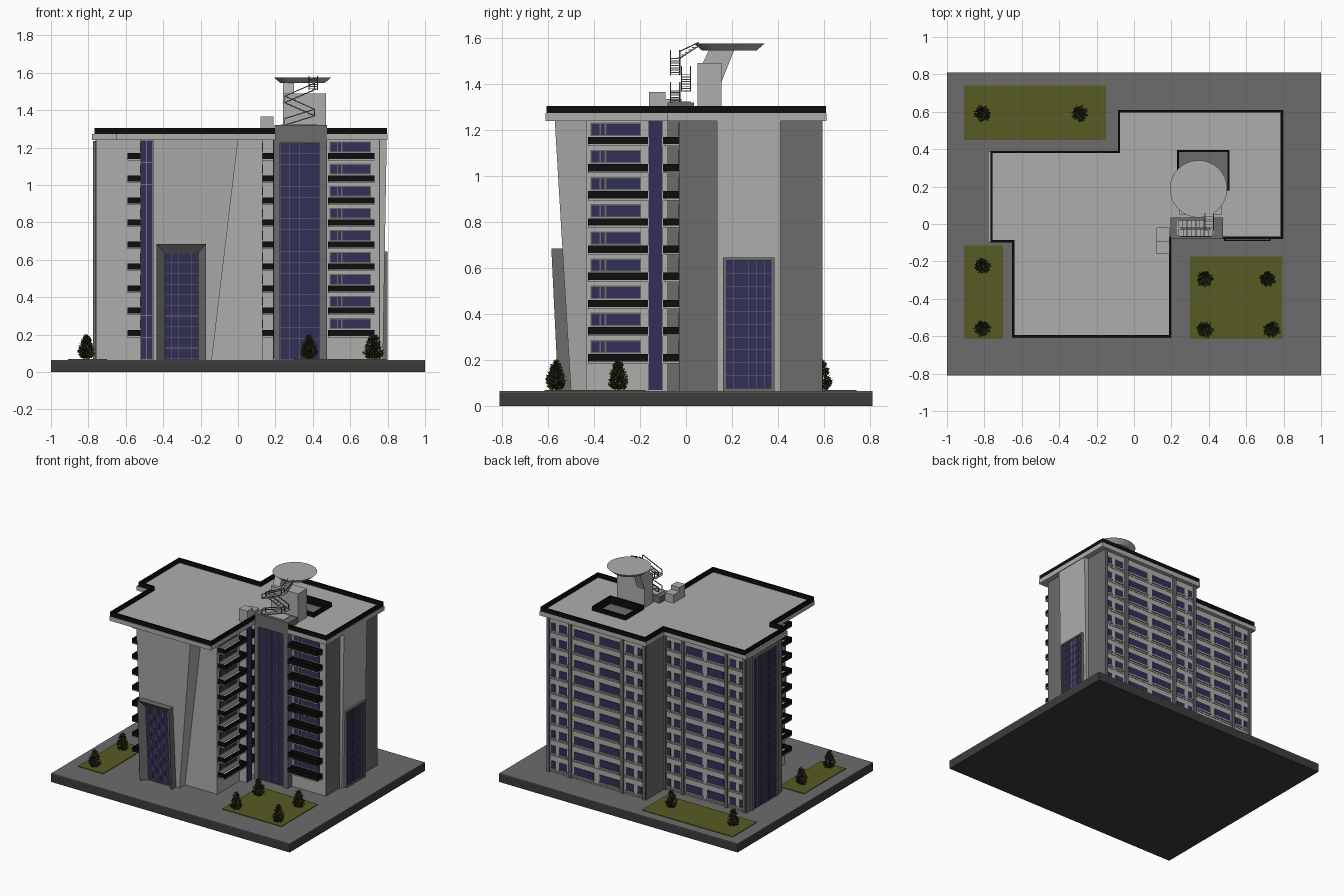
import bpy, bmesh, math, random
from mathutils import Vector

if "Cube" in bpy.data.objects:
    bpy.data.objects.remove(bpy.data.objects["Cube"])
random.seed(4)

def mat(name, r, g, b):
    m = bpy.data.materials.new(name)
    m.diffuse_color = (r, g, b, 1)
    m.use_nodes = True
    m.node_tree.nodes["Principled BSDF"].inputs["Base Color"].default_value = m.diffuse_color
    return m

LIGHT = mat("light_concrete", .43, .42, .41)
GREY = mat("dark_grey", .15, .15, .15)
BASE = mat("plinth_charcoal", .045, .045, .045)
BLACK = mat("black_rail", .004, .004, .004)
BLUE = mat("blue_glass", .032, .03, .095)
GREEN = mat("lawn_green", .095, .105, .017)
LEAF = mat("tree_leaf", .035, .042, .012)
BARK = mat("tree_bark", .05, .03, .015)
G, TOP, PITCH = .065, 1.24, .118      # ground level, wall top, storey height

def finish(name, bm, m):
    bmesh.ops.recalc_face_normals(bm, faces=bm.faces[:])
    me = bpy.data.meshes.new(name)
    bm.to_mesh(me)
    bm.free()
    me.materials.append(m)
    bpy.context.collection.objects.link(bpy.data.objects.new(name, me))

def hexa(bm, lo, hi):
    """Solid between a bottom loop and a top loop."""
    a, b = [bm.verts.new(p) for p in lo], [bm.verts.new(p) for p in hi]
    bm.faces.new(a)
    bm.faces.new(b)
    for i in range(len(a)):
        j = (i + 1) % len(a)
        bm.faces.new((a[i], a[j], b[j], b[i]))

def solid(name, m, lo, hi):
    bm = bmesh.new()
    hexa(bm, lo, hi)
    finish(name, bm, m)

def rect(x0, x1, y0, y1):
    return [(x0, y0), (x1, y0), (x1, y1), (x0, y1)]

def boxes(name, m, items):
    """One object from many (x0, x1, y0, y1, z0, z1) boxes."""
    bm = bmesh.new()
    for *r, z0, z1 in items:
        hexa(bm, [(x, y, z0) for x, y in rect(*r)], [(x, y, z1) for x, y in rect(*r)])
    finish(name, bm, m)

def rim(pts, z0, z1, t):
    """Boxes of half thickness t along an axis-aligned outline."""
    return [(min(a[0], b[0]) - t, max(a[0], b[0]) + t, min(a[1], b[1]) - t, max(a[1], b[1]) + t, z0, z1)
            for a, b in zip(pts, pts[1:] + pts[:1])]

def mullions(axis, p, a0, a1, z0, z1, na, nz, t=.001, e=.003):
    """Thin glazing bars on a pane that faces along the given axis."""
    us = [a0 + (a1 - a0) * i / na for i in range(na + 1)]
    zs = [z0 + (z1 - z0) * i / nz for i in range(nz + 1)]
    out = [(a - t, a + t, z0, z1) for a in us] + [(a0, a1, z - t, z + t) for z in zs]
    return [((p - e, p + e, *o) if axis == 'x' else (*o[:2], p - e, p + e, *o[2:])) for o in out]

# plinth, paving and lawns
boxes("plinth", BASE, [(-1, 1, -.81, .81, 0, .06)])
boxes("paving", GREY, [(-1, 1, -.81, .81, .06, G)])
boxes("lawns", GREEN, [(-.91, -.15, .45, .74, G, .07), (-.91, -.70, -.615, -.115, G, .07),
                       (.3, .795, -.615, -.175, G, .07)])
# main volumes and dark end walls
boxes("building_body", LIGHT, [(-.52, .13, -.435, .1, G, TOP), (-.755, .1, -.06, .36, G, TOP),
                               (-.07, .755, -.03, .58, G, TOP)])
boxes("end_walls", GREY, [(.753, .76, -.03, .583, G, TOP), (-.762, -.753, -.06, .363, G, TOP),
                          (-.077, -.068, .36, .583, G, TOP)])
# leaning front slab with a slanted right edge, glass strip beside it
solid("front_slab", LIGHT,
      [(-.455, -.50, G), (-.14, -.50, G), (-.14, -.43, G), (-.455, -.43, G)],
      [(-.455, -.57, TOP), (0, -.57, TOP), (0, -.43, TOP), (-.455, -.43, TOP)])
boxes("front_strip_glass", BLUE, [(-.518, -.458, -.441, -.43, G, TOP)])
boxes("front_strip_bars", LIGHT, mullions('y', -.441, -.518, -.458, G, TOP, 2, 10))

# entrance portal: splayed frame lofted through three U-shaped loops
bm = bmesh.new()
loops = [[bm.verts.new(p) for p in ((-.3025 - w, yb, G), (-.3025 - w, yt, z), (-.3025 + w, yt, z), (-.3025 + w, yb, G))]
         for w, z, yb, yt in ((.1325, .685, -.49, -.53), (.1325, .685, -.555, -.585), (.088, .635, -.512, -.546))]
for a, b in zip(loops, loops[1:]):
    for i in range(3):
        bm.faces.new((a[i], a[i + 1], b[i + 1], b[i]))
finish("entrance_frame", bm, GREY)
solid("entrance_glass", BLUE, [(x, y, G) for x, y in rect(-.392, -.213, -.512, -.49)],
      [(x, y, .636) for x, y in rect(-.392, -.213, -.546, -.52)])
bm = bmesh.new()
for x0, x1, z0, z1 in [(-.391 + .0355 * i, -.389 + .0355 * i, G, .635) for i in range(6)] + \
                      [(-.39, -.215, .07 + .057 * i, .073 + .057 * i) for i in range(10)]:
    lo, hi = [[(x, -.512 - .034 * (z - G) / .57 + y, z) for x, y in rect(x0, x1, -.003, 0)] for z in (z0, z1)]
    hexa(bm, lo, hi)
finish("entrance_bars", bm, GREY)

# east end: leaning light panel with tall window
solid("east_panel", LIGHT, [(x, y, G) for x, y in rect(.75, .775, .135, .41)],
      [(x, y, TOP) for x, y in rect(.75, .795, .135, .41)])
boxes("east_window_frame", GREY, [(.76, .8, .16, .172, G, .645), (.76, .8, .373, .385, G, .645),
                                  (.76, .8, .16, .385, .633, .645), (.76, .8, .16, .385, G, .078)])
boxes("east_window_glass", BLUE, [(.76, .793, .17, .375, .07, .64)])
boxes("east_window_bars", GREY, mullions('x', .793, .172, .373, .078, .633, 6, 10))
# west end: full height glazing
boxes("west_window_frame", GREY, [(-.775, -.755, -.005, .02, G, 1.235), (-.775, -.755, .285, .31, G, 1.235),
                                  (-.775, -.755, -.005, .31, 1.205, 1.235)])
boxes("west_window_glass", BLUE, [(-.768, -.755, .01, .3, G, 1.22)])
boxes("west_window_bars", GREY, mullions('x', -.768, .02, .285, G, 1.205, 6, 20))
# lift tower
boxes("tower_frame", GREY, [(.195, .225, -.08, .035, G, 1.32), (.435, .475, -.08, .035, G, 1.32),
                            (.225, .435, -.08, .035, 1.225, 1.32), (.2, .47, -.055, .03, G, 1.3)])
boxes("tower_glass", BLUE, [(.225, .435, -.065, -.05, G, 1.225)])
boxes("tower_bars", GREY, mullions('y', -.066, .225, .435, G, 1.225, 4, 20))
boxes("tower_cap", LIGHT, [(.23, .425, -.06, .02, 1.318, 1.323)])
# bay with vertical glass strip on the east side of the front wing
boxes("stair_bay", LIGHT, [(.12, .187, -.165, -.10, G, TOP)])
boxes("stair_bay_glass", BLUE, [(.18, .192, -.16, -.105, G + .005, TOP)])

# balconies with their windows, nine storeys
floors, rails, glass, frames = [], [], [], []
for i in range(9):
    z = .19 + PITCH * i
    for r in ((.12, .19, -.425, -.165), (.12, .19, -.1, -.035), (-.59, -.52, -.425, -.1), (.48, .73, -.092, -.03)):
        floors.append((*r, z - .004, z + .004))
        rails += rim(rect(r[0] + .004, r[1] - .004, r[2] + .004, r[3] - .004), z, z + .036, .004)
    w0, w1 = z + .045, z + .092
    for a, b, d, h, out in ((-.41, -.375, 0, 0, glass), (-.37, -.355, 0, 0, glass), (-.345, -.2, 0, 0, glass),
                            (-.415, -.195, .002, .006, frames)):
        out += [(.12, .134 - d, a, b, w0 - h, w1 + h), (-.524 + d, -.51, a, b, w0 - h, w1 + h),
                (.905 + a, .905 + b, -.034 + d, -.02, w0 - h, w1 + h)]
boxes("balcony_floors", LIGHT, floors)
boxes("balcony_rails", BLACK, rails)
boxes("balcony_windows", BLUE, glass)
boxes("balcony_window_frames", GREY, frames)

# back facades: window columns, pilasters and storey lines
glass, sills, pil, lines = [], [], [], []
for x0, x1, y in ((-.07, .755, .58), (-.755, -.07, .36)):
    fx = lambda t: x0 + (x1 - x0) * t
    pil += [(fx(t) - .011, fx(t) + .011, y - .01, y + .014, G, TOP) for t in (.012, .235, .765, .988)]
    for i in range(10):
        z = .095 + PITCH * i * .985
        for a, b in ((.04, .08), (.12, .2), (.27, .47), (.53, .73), (.8, .88), (.92, .96)):
            glass.append((fx(a), fx(b), y - .01, y + .004, z, z + .055))
            sills.append((fx(a) - .005, fx(b) + .005, y - .01, y + .009, z - .01, z))
        lines.append((x0, x1, y - .01, y + .002, z - .024, z - .02))
boxes("back_windows", BLUE, glass)
boxes("back_sills", LIGHT, sills)
boxes("back_pilasters", GREY, pil)
boxes("back_storey_lines", GREY, lines)

# roof slab (around the light well), parapet and light well
boxes("roof_slab", LIGHT, [(*r, TOP, 1.273) for r in (
    (-.78, -.09, -.1, .39), (-.65, .2, -.61, -.1), (-.09, .2, -.1, .61), (.2, .8, -.08, .185),
    (.2, .8, .39, .61), (.2, .235, .185, .39), (.505, .8, .185, .39))])
outline = [(-.762, .385), (-.762, -.092), (-.645, -.092), (-.645, -.6), (.193, -.6), (.193, -.073),
           (.79, -.073), (.79, .603), (-.08, .603), (-.08, .385)]
boxes("roof_parapet", BLACK, rim(outline, 1.27, 1.305, .006))
boxes("light_well_rim", BLACK, rim(rect(.235, .505, .185, .39), 1.25, 1.305, .006))
boxes("light_well_floor", GREY, [(.235, .505, .185, .39, TOP, 1.245)])
boxes("roof_boxes", LIGHT, [(.12, .19, -.16, -.09, 1.27, 1.365), (.12, .19, -.09, -.02, 1.27, 1.335)])
# landing pad: pillar, bracket and dished disc
boxes("pad_pillar", LIGHT, [(.24, .47, .05, .155, 1.27, 1.49)])
prof = [(.07, 1.485), (.155, 1.41), (.21, 1.548), (.1, 1.548)]
solid("pad_bracket", LIGHT, [(.24, y, z) for y, z in prof], [(.30, y, z) for y, z in prof])
bm = bmesh.new()
bmesh.ops.create_cone(bm, cap_ends=True, segments=48, radius1=.118, radius2=.153, depth=.03)
bmesh.ops.translate(bm, verts=bm.verts[:], vec=(.345, .188, 1.56))
finish("pad_disc", bm, LIGHT)

# zigzag stair to the pad
treads, bm = [], bmesh.new()
def bar(p, q, t=.0035):
    p, q = Vector(p), Vector(q)
    u = (q - p).orthogonal().normalized() * t
    v = (q - p).normalized().cross(u)
    hexa(bm, [p + s for s in (u, v, -u, -v)], [q + s for s in (u, v, -u, -v)])
for xa, xb, y, za, zb in ((.25, .41, -.047, 1.32, 1.37), (.41, .25, 0, 1.37, 1.44), (.25, .41, -.047, 1.44, 1.51)):
    for i in range(8):
        x, z = xa + (xb - xa) * i / 7, za + (zb - za) * i / 7
        treads.append((x - .011, x + .011, y - .02, y + .02, z - .002, z + .002))
    for s in (y - .02, y + .02):
        for h in (0, .035):
            bar((xa, s, za + h), (xb, s, zb + h))
        bar((xa, s, za), (xa, s, za + .035))
        bar((xb, s, zb), (xb, s, zb + .035))
for i in range(6):
    y, z = -.025 + .015 * i, 1.515 + .011 * i
    treads.append((.38, .425, y - .01, y + .01, z - .002, z + .002))
for x in (.38, .425):
    for h in (0, .03):
        bar((x, -.03, 1.51 + h), (x, .055, 1.565 + h * .5))
finish("stair_rails", bm, GREY)
boxes("stair_treads", LIGHT, treads)

# trees: trunk and a tapering cloud of leaf blades
bm, trunk = bmesh.new(), []
rnd = random.uniform
for tx, ty in ((-.81, .59), (-.29, .59), (-.81, -.225), (-.81, -.56),
               (.38, -.295), (.715, -.295), (.38, -.565), (.735, -.565)):
    trunk.append((tx - .005, tx + .005, ty - .005, ty + .005, G, .15))
    for i in range(260):
        h, a = random.random() ** 1.3, rnd(0, math.tau)
        r = .05 * min(1, .55 + 2.2 * h) * (1 - h) ** .6 * rnd(.45, 1)
        c = Vector((tx + r * math.cos(a), ty + r * math.sin(a), .077 + .118 * h))
        d = Vector((math.cos(a), math.sin(a), rnd(.2, 1.2))).normalized() * .013
        s = Vector((rnd(-1, 1), rnd(-1, 1), rnd(-1, 1))).normalized() * .008
        bm.faces.new([bm.verts.new(p) for p in (c - d * .4 - s, c - d * .4 + s, c + d)])
finish("tree_leaves", bm, LEAF)
boxes("tree_trunks", BARK, trunk)
